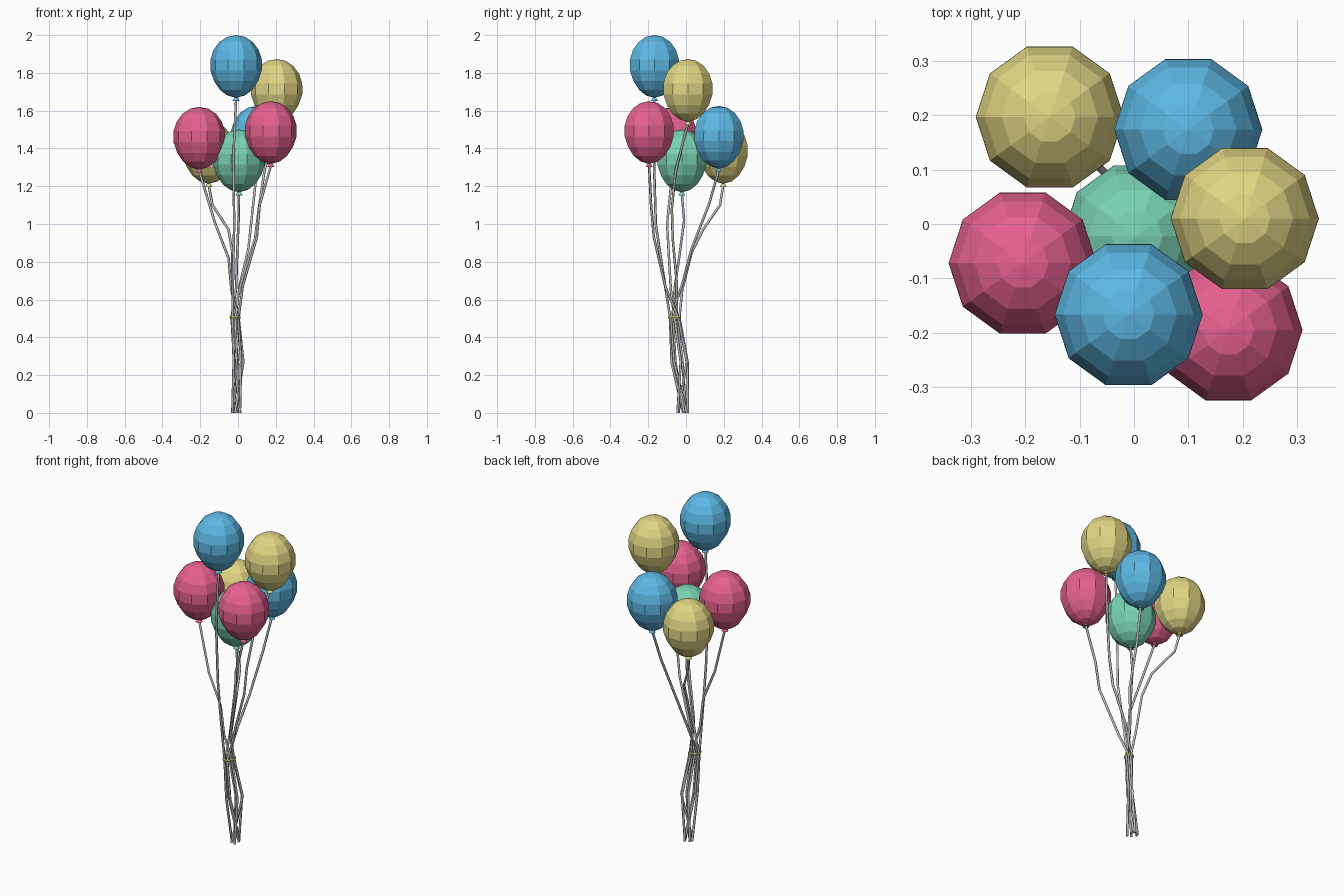
import bpy
import bmesh
from math import sin, cos, pi, radians

cube = bpy.data.objects.get("Cube")
if cube:
    bpy.data.objects.remove(cube, do_unlink=True)


def material(name, rgb):
    m = bpy.data.materials.new(name)
    m.use_nodes = True
    m.diffuse_color = (*rgb, 1)
    bsdf = m.node_tree.nodes["Principled BSDF"]
    bsdf.inputs["Base Color"].default_value = (*rgb, 1)
    bsdf.inputs["Roughness"].default_value = 0.6
    return m


BLUE = material("blue", (0.11, 0.48, 0.78))
PINK = material("pink", (0.79, 0.12, 0.28))
YELLOW = material("yellow", (0.75, 0.67, 0.23))
GREEN = material("green", (0.19, 0.64, 0.45))
GREY = material("string grey", (0.52, 0.52, 0.52))

SIDES, RADIUS, HEIGHT = 10, 0.141, 0.348
TIE = (-0.015, -0.06, 0.505)


def add_object(name, mesh, mat):
    mesh.materials.clear()
    mesh.materials.append(mat)
    ob = bpy.data.objects.new(name, mesh)
    bpy.context.collection.objects.link(ob)
    return ob


def lathe(name, profile, mat, location):
    """Turn (radius, z) points around z; zero radius makes a pole."""
    bm = bmesh.new()
    rings = []
    for r, z in profile:
        count = SIDES if r else 1
        rings.append([bm.verts.new((r * cos(2 * pi * i / SIDES),
                                    r * sin(2 * pi * i / SIDES), z))
                      for i in range(count)])
    for a, b in zip(rings, rings[1:]):
        for i in range(SIDES):
            j = (i + 1) % SIDES
            quad = [a[i % len(a)], a[j % len(a)], b[j % len(b)], b[i % len(b)]]
            bm.faces.new(list(dict.fromkeys(quad)))
    bmesh.ops.recalc_face_normals(bm, faces=bm.faces)
    mesh = bpy.data.meshes.new(name)
    bm.to_mesh(mesh)
    bm.free()
    ob = add_object(name, mesh, mat)
    ob.location = location
    return ob


def balloon_profile():
    """Egg-shaped body, pinched neck and flared knot, top at z = 0."""
    points = [(0, 0)]
    for step in range(1, 9):
        a = step * pi / 9
        drop = 0.156 if step < 5 else 0.174
        taper = 0.98 if step < 5 else 1 - 0.05 * sin(2 * (a - pi / 2))
        points.append((RADIUS * sin(a) * taper, -0.156 + drop * cos(a)))
    return points + [(0.008, -0.33), (0.019, -HEIGHT), (0, -HEIGHT + 0.005)]


def string(name, points):
    """Thin tube through the points."""
    curve = bpy.data.curves.new(name, "CURVE")
    curve.dimensions = "3D"
    curve.bevel_depth = 0.0068
    curve.bevel_resolution = 1
    curve.use_fill_caps = True
    spline = curve.splines.new("POLY")
    spline.points.add(len(points) - 1)
    for p, co in zip(spline.points, points):
        p.co = (*co, 1)
    helper = bpy.data.objects.new(name + "_path", curve)
    bpy.context.collection.objects.link(helper)
    graph = bpy.context.evaluated_depsgraph_get()
    mesh = bpy.data.meshes.new_from_object(helper.evaluated_get(graph))
    bpy.data.objects.remove(helper, do_unlink=True)
    add_object(name, mesh, GREY)


# Name, colour, top of the balloon, bends of its string, foot of the string
BALLOONS = [
    ("top_blue", BLUE, (-0.01, -0.167, 2.0),
     [(-0.025, -0.17, 1.35), (-0.02, -0.16, 1.0), (-0.025, -0.13, 0.8)], (-0.03, -0.015)),
    ("back_blue", BLUE, (0.1, 0.174, 1.625),
     [(0.08, 0.12, 1.1), (0.055, 0.03, 0.87), (0.01, -0.02, 0.68)], (0.005, 0.005)),
    ("right_pink", PINK, (-0.205, -0.072, 1.62),
     [(-0.12, -0.1, 1.0), (-0.05, -0.09, 0.82), (-0.035, -0.08, 0.65)], (0.01, -0.045)),
    ("left_pink", PINK, (0.174, -0.195, 1.65),
     [(0.115, -0.185, 1.1), (0.1, -0.17, 0.93), (0.025, -0.11, 0.67)], (-0.015, -0.04)),
    ("back_yellow", YELLOW, (-0.155, 0.197, 1.545),
     [(-0.135, 0.18, 1.1), (-0.05, 0.09, 0.97), (-0.03, 0.03, 0.85),
      (-0.03, -0.02, 0.65)], (0.0, 0.01)),
    ("left_yellow", YELLOW, (0.204, 0.01, 1.873),
     [(0.14, -0.055, 1.28), (0.11, -0.075, 1.08), (0.09, -0.07, 0.92),
      (0.02, -0.05, 0.7)], (-0.025, 0.0)),
    ("middle_green", GREEN, (0.005, -0.022, 1.5),
     [(0.003, -0.01, 1.02), (-0.005, -0.035, 0.83), (-0.01, -0.06, 0.66)], (0.012, -0.01)),
]

profile = balloon_profile()
along = radians(60)
for i, (name, mat, top, bends, foot) in enumerate(BALLOONS):
    lathe(name + "_balloon", profile, mat, top)
    # Strings gather in the tie, then fan out along its long axis below it
    a = 2 * pi * i / len(BALLOONS) + pi
    u, v = cos(a), sin(a)
    dx, dy = u * cos(along), u * sin(along)
    px, py = -v * sin(along), v * cos(along)
    gather = (TIE[0] + 0.028 * dx + 0.015 * px,
              TIE[1] + 0.028 * dy + 0.015 * py, TIE[2])
    spread = (0.002 + 0.05 * dx + 0.01 * px, -0.033 + 0.05 * dy + 0.01 * py, 0.27)
    knot = (top[0], top[1], top[2] - HEIGHT + 0.008)
    string(name + "_string", [knot, *bends, gather, spread, (*foot, 0)])

# Slim oval band around the strings
band = [(0.023, 0), (0.027, -0.008), (0.03, 0), (0.027, 0.008), (0.023, 0)]
tie = lathe("string_tie", band, YELLOW, TIE)
tie.scale = (1.3, 0.9, 1)
tie.rotation_euler.z = along
